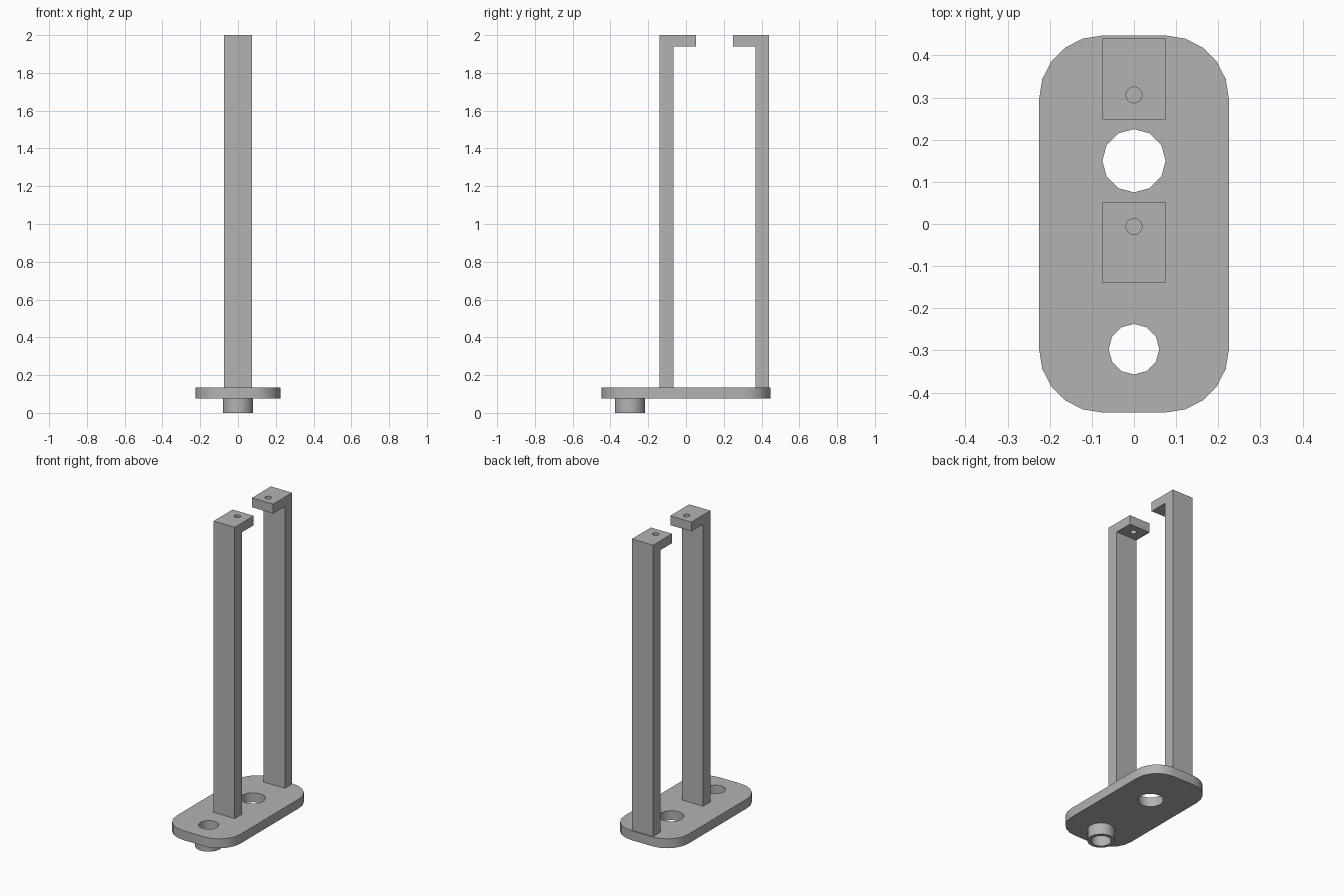
import bpy
import bmesh
import math

if "Cube" in bpy.data.objects:
    bpy.data.objects.remove(bpy.data.objects["Cube"], do_unlink=True)

GREY = (0.45, 0.45, 0.45, 1)
grey = bpy.data.materials.new("plain grey")
grey.use_nodes = True
grey.diffuse_color = GREY
grey.node_tree.nodes["Principled BSDF"].inputs["Base Color"].default_value = GREY


def circle(x, y, r, sides):
    return [(x + r * math.cos(math.tau * i / sides),
             y + r * math.sin(math.tau * i / sides)) for i in range(sides)]


def prism(name, outline, low, high, axis="z"):
    """Extrude an outline along z (points are x, y) or along x (points are y, z)."""
    place = (lambda p, h: (*p, h)) if axis == "z" else (lambda p, h: (h, *p))
    bm = bmesh.new()
    base = bm.faces.new([bm.verts.new(place(p, low)) for p in outline])
    top = bmesh.ops.extrude_face_region(bm, geom=[base])["geom"]
    move = place((0, 0), high - low)
    bmesh.ops.translate(bm, vec=move, verts=[v for v in top if isinstance(v, bmesh.types.BMVert)])
    bmesh.ops.recalc_face_normals(bm, faces=bm.faces)
    mesh = bpy.data.meshes.new(name)
    bm.to_mesh(mesh)
    bm.free()
    mesh.materials.append(grey)
    obj = bpy.data.objects.new(name, mesh)
    bpy.context.collection.objects.link(obj)
    return obj


def drill(obj, x, y, r, sides, low, high):
    """Cut a vertical round hole and discard the cutter."""
    cutter = prism("hole_cutter", circle(x, y, r, sides), low, high)
    cutter.hide_render = True
    mod = obj.modifiers.new("hole", "BOOLEAN")
    mod.operation = "DIFFERENCE"
    mod.solver = "EXACT"
    mod.object = cutter
    bpy.context.view_layer.objects.active = obj
    bpy.ops.object.modifier_apply(modifier=mod.name)
    bpy.data.objects.remove(cutter, do_unlink=True)


def smooth(obj):
    bpy.ops.object.select_all(action="DESELECT")
    obj.select_set(True)
    bpy.context.view_layer.objects.active = obj
    bpy.ops.object.shade_smooth_by_angle(angle=math.radians(35))


# Rounded base plate with two holes
BOTTOM, TOP = 0.075, 0.135
RADIUS, STEPS = 0.15, 5
outline = []
for corner, (sx, sy) in enumerate([(1, 1), (-1, 1), (-1, -1), (1, -1)]):
    for i in range(STEPS + 1):
        a = math.pi / 2 * (corner + i / STEPS)
        outline.append((sx * 0.075 + RADIUS * math.cos(a), sy * 0.297 + RADIUS * math.sin(a)))
plate = prism("base_plate", outline, BOTTOM, TOP)
drill(plate, 0, 0.15, 0.075, 12, 0, 0.2)
drill(plate, 0, -0.297, 0.06, 12, 0, 0.2)
smooth(plate)

# Short tube under the front hole
tube = prism("bottom_tube", circle(0, -0.297, 0.08, 16), 0, BOTTOM)
drill(tube, 0, -0.297, 0.06, 12, -0.1, 0.2)
smooth(tube)

# Two uprights with arms that point toward each other
for name, back, d in (("front_upright", -0.14, 1), ("rear_upright", 0.44, -1)):
    side = [(0, TOP), (0.073, TOP), (0.073, 1.94), (0.192, 1.94), (0.192, 2), (0, 2)]
    post = prism(name, [(back + d * y, z) for y, z in side], -0.075, 0.075, "x")
    drill(post, 0, back + d * 0.134, 0.019, 16, 1.9, 2.1)
    smooth(post)
